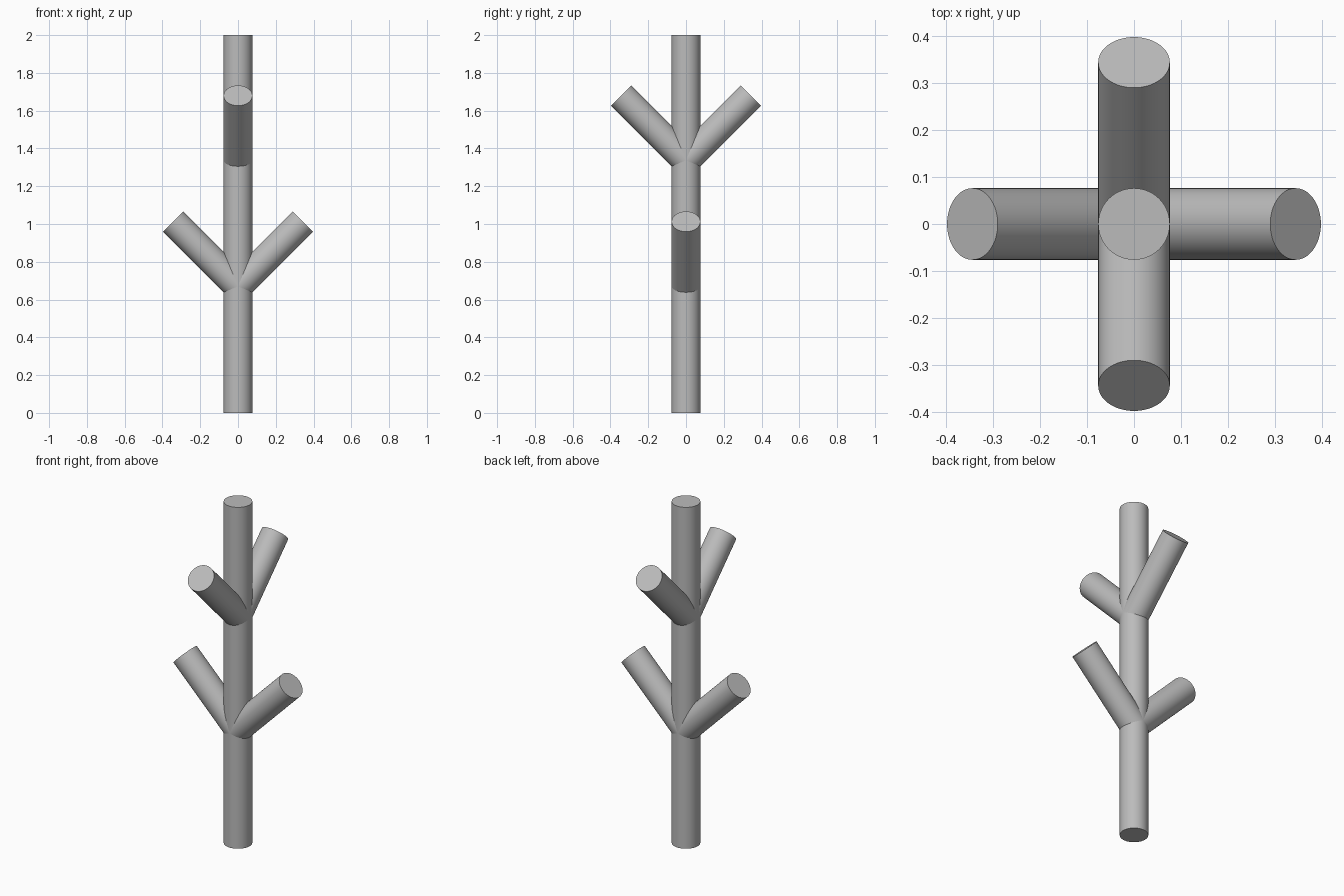
import bpy
import math
from mathutils import Vector

cube = bpy.data.objects.get("Cube")
if cube:
    bpy.data.objects.remove(cube, do_unlink=True)

RADIUS = 0.076
HEIGHT = 2.0
REACH = 0.343  # horizontal and vertical run of a branch at 45 degrees

grey = bpy.data.materials.new("plain_grey")
grey.use_nodes = True
colour = (0.5, 0.5, 0.5, 1)
grey.diffuse_color = colour
grey.node_tree.nodes["Principled BSDF"].inputs["Base Color"].default_value = colour


def rod(name, start, end):
    """Smooth round rod with flat ends between two points."""
    start, end = Vector(start), Vector(end)
    axis = end - start
    bpy.ops.mesh.primitive_cylinder_add(
        vertices=64, radius=RADIUS, depth=axis.length,
        location=(start + end) / 2,
        rotation=axis.to_track_quat("Z", "Y").to_euler())
    obj = bpy.context.object
    obj.name = name
    obj.data.materials.append(grey)
    bpy.ops.object.shade_smooth_by_angle(angle=math.radians(30))
    return obj


# Upright trunk
rod("trunk", (0, 0, 0), (0, 0, HEIGHT))

# Lower pair spreads sideways, upper pair spreads front and back
LOWER, UPPER = 0.67, 1.337
for name, dx, dy, z in (
        ("lower_left_branch", 1, 0, LOWER),
        ("lower_right_branch", -1, 0, LOWER),
        ("upper_front_branch", 0, -1, UPPER),
        ("upper_back_branch", 0, 1, UPPER)):
    rod(name, (0, 0, z), (dx * REACH, dy * REACH, z + REACH))
